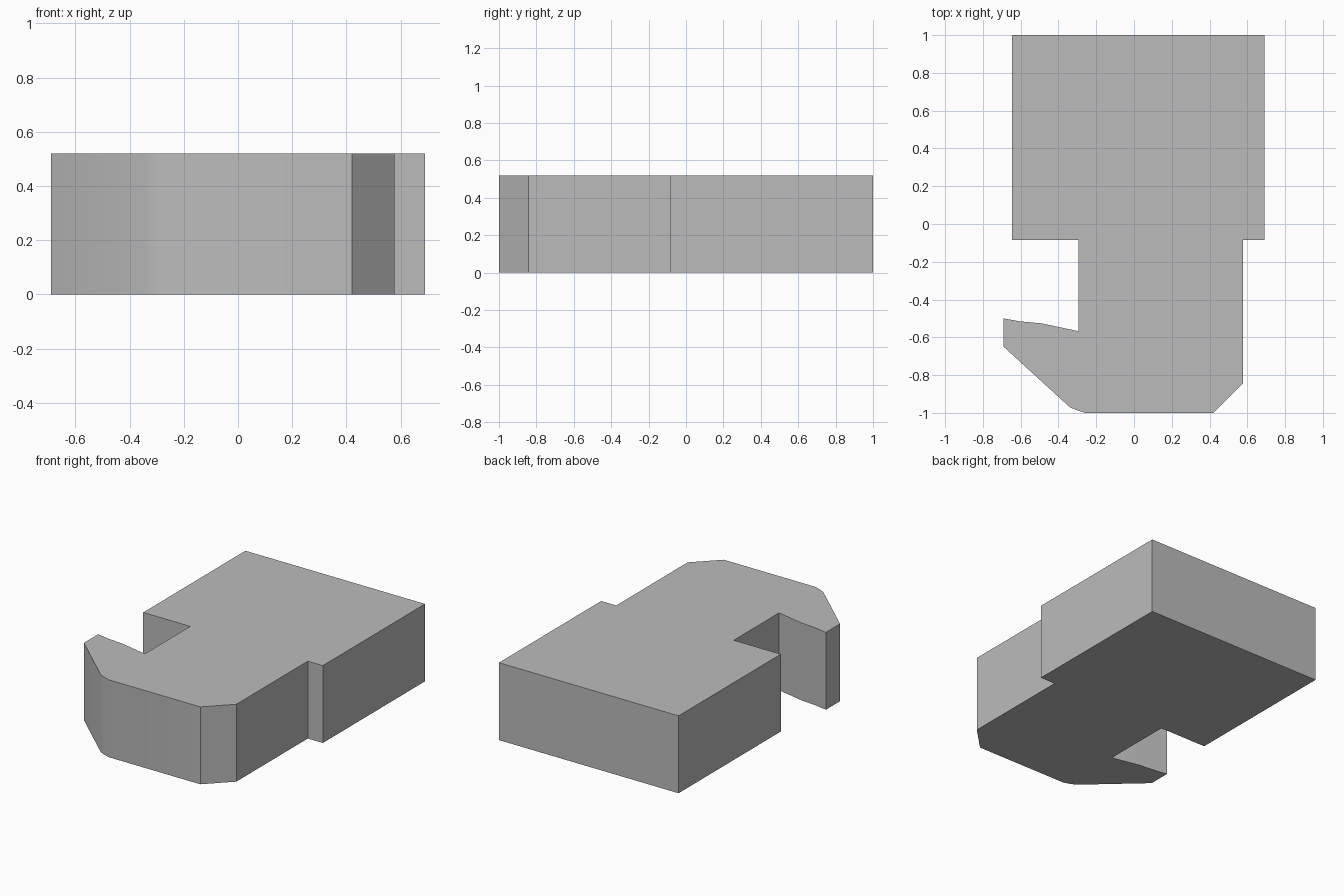
import bpy
import bmesh
import math

cube = bpy.data.objects.get("Cube")
if cube:
    bpy.data.objects.remove(cube, do_unlink=True)

HEIGHT = 0.52

# Plain grey material
grey = bpy.data.materials.new("plain grey")
grey.use_nodes = True
colour = (0.5, 0.5, 0.5, 1)
grey.diffuse_color = colour
grey.node_tree.nodes["Principled BSDF"].inputs["Base Color"].default_value = colour

# Outline of the block, neck and hooked tip, seen from above
block_right = [(-0.645, -0.085), (-0.645, 1)]
block_left = [(0.69, 1), (0.69, -0.085)]
neck_left = [(0.578, -0.085), (0.578, -0.843)]
tip = [(0.42, -1), (-0.26, -1), (-0.3, -0.987), (-0.34, -0.97)]
hook = [(-0.69, -0.65), (-0.69, -0.5), (-0.6, -0.516), (-0.49, -0.526), (-0.295, -0.567)]
neck_right = [(-0.295, -0.085)]
outline = block_right + block_left + neck_left + tip + hook + neck_right

# Extrude the outline upwards into a solid
bm = bmesh.new()
base = bm.faces.new([bm.verts.new((x, y, 0)) for x, y in outline])
result = bmesh.ops.extrude_face_region(bm, geom=[base], use_keep_orig=True)
top_verts = [v for v in result["geom"] if isinstance(v, bmesh.types.BMVert)]
bmesh.ops.translate(bm, verts=top_verts, vec=(0, 0, HEIGHT))
bmesh.ops.recalc_face_normals(bm, faces=bm.faces)
mesh = bpy.data.meshes.new("hooked_block")
bm.to_mesh(mesh)
bm.free()
mesh.materials.append(grey)

hooked_block = bpy.data.objects.new("hooked_block", mesh)
bpy.context.collection.objects.link(hooked_block)

# Soften only the shallow bends of the tip and hook
bpy.ops.object.select_all(action="DESELECT")
hooked_block.select_set(True)
bpy.context.view_layer.objects.active = hooked_block
bpy.ops.object.shade_smooth_by_angle(angle=math.radians(30))
